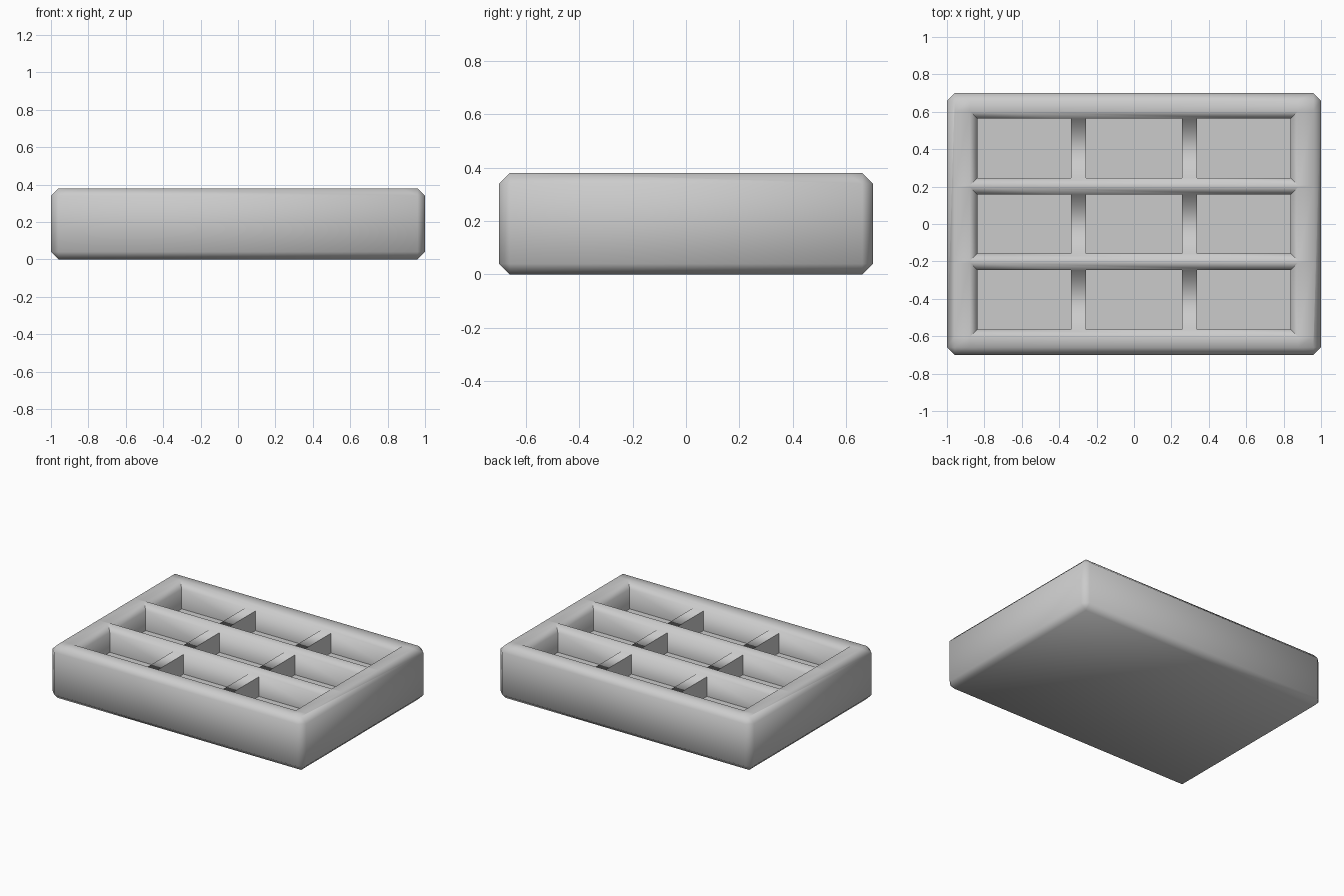
import bpy, bmesh
from mathutils import Vector

if "Cube" in bpy.data.objects:
    bpy.data.objects.remove(bpy.data.objects["Cube"])

H, C, FLOOR = 0.38, 0.04, 0.20           # height, chamfer, pocket floor level
ROWS = (-0.405, 0.0, 0.405)              # pocket row centres
HALF = 0.158                             # half depth of a pocket
END = 0.838                              # outer x of the end pockets
COLS = (0.257, 0.338)                    # sides of the low cross dividers


def cut(bm, faces, axis, pos):
    """Split the given faces with an axis-aligned plane."""
    geom = set(faces)
    for f in faces:
        geom.update(f.edges)
        geom.update(f.verts)
    no = Vector((1, 0, 0)) if axis == 0 else Vector((0, 1, 0))
    bmesh.ops.bisect_plane(bm, geom=list(geom), plane_co=no * pos, plane_no=no, dist=1e-5)


def flat_faces(bm, z):
    return [f for f in bm.faces if all(abs(v.co.z - z) < 1e-4 for v in f.verts)]


bm = bmesh.new()

# outer block with chamfered edges
bmesh.ops.create_cube(bm, size=1)
for v in bm.verts:
    v.co = Vector((v.co.x * 2, v.co.y * 1.4, (v.co.z + 0.5) * H))
bmesh.ops.bevel(bm, geom=bm.edges[:], offset=C, segments=1, affect='EDGES', profile=0.5)

# row channels with sloped edges
for x in (-END - C, END + C):
    cut(bm, flat_faces(bm, H), 0, x)
for r in ROWS:
    for s in (-1, 1):
        cut(bm, flat_faces(bm, H), 1, r + s * (HALF + C))
channels = []
for f in flat_faces(bm, H):
    c = f.calc_center_median()
    if abs(c.x) < 0.5 and any(abs(c.y - r) < 0.03 for r in ROWS):
        channels.append(f)
bmesh.ops.inset_individual(bm, faces=channels, thickness=C, depth=-C, use_even_offset=True)

# nine pockets, separated by cross dividers
low = H - C
for x in COLS:
    for s in (-1, 1):
        floors = [f for f in flat_faces(bm, low) if f.normal.z > 0.9]
        cut(bm, floors, 0, s * x)
bm.normal_update()
pockets = []
for f in flat_faces(bm, low):
    c = f.calc_center_median()
    if f.normal.z > 0.9 and (abs(c.x) < 0.1 or abs(c.x) > 0.45):
        pockets.append(f)
res = bmesh.ops.extrude_discrete_faces(bm, faces=pockets)
for f in res['faces']:
    for v in f.verts:
        v.co.z = FLOOR
bmesh.ops.recalc_face_normals(bm, faces=bm.faces[:])

mesh = bpy.data.meshes.new("compartment_tray")
bm.to_mesh(mesh)
bm.free()
tray = bpy.data.objects.new("compartment_tray", mesh)
bpy.context.collection.objects.link(tray)

# smooth chamfers, sharp pocket edges
bpy.context.view_layer.objects.active = tray
tray.select_set(True)
bpy.ops.object.shade_smooth_by_angle(angle=1.0)
